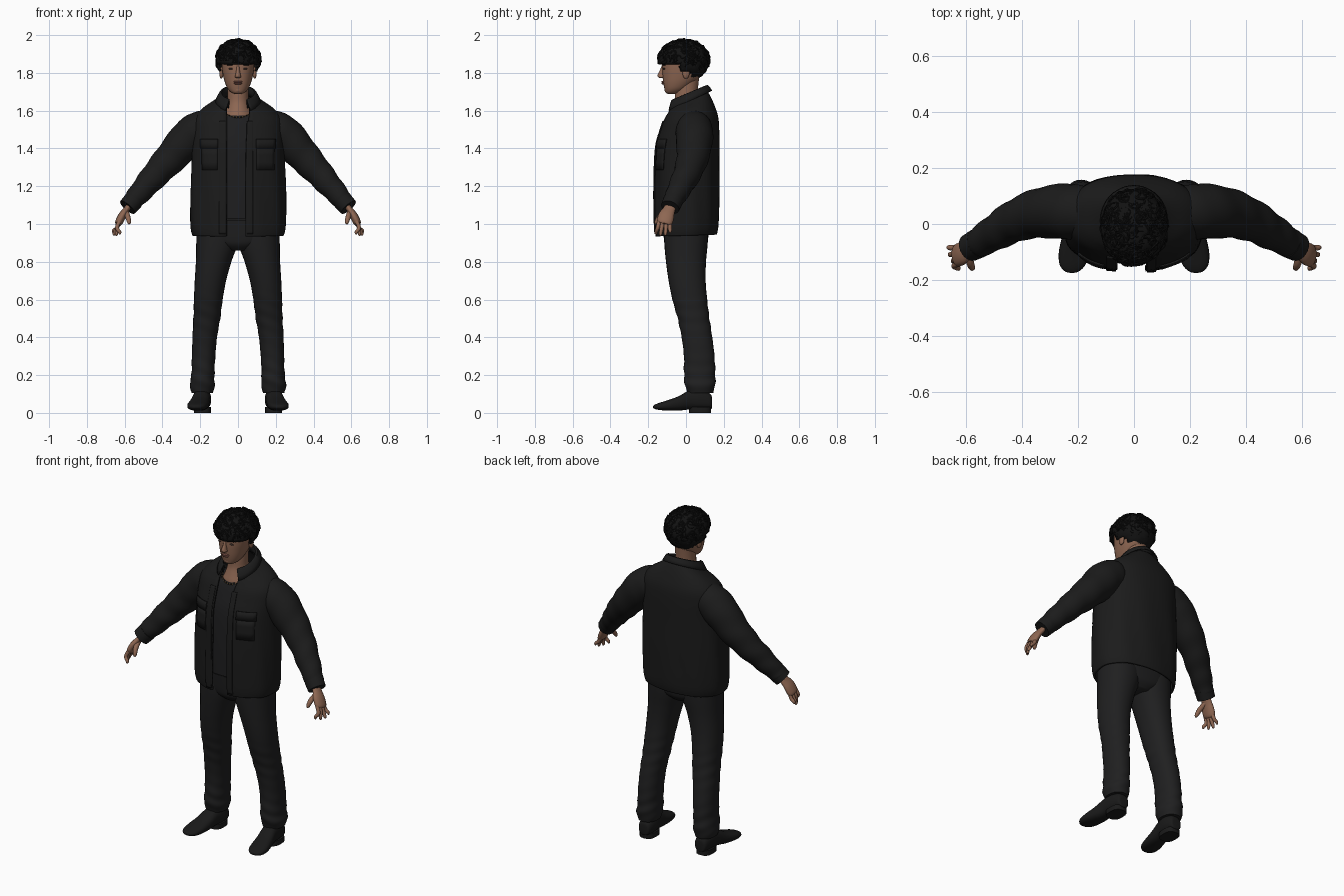
import bpy, bmesh, math, random
from mathutils import Vector

if "Cube" in bpy.data.objects:
    bpy.data.objects.remove(bpy.data.objects["Cube"])
random.seed(4)

def mat(name, r, g, b):
    m = bpy.data.materials.new(name)
    m.diffuse_color = (r, g, b, 1)
    m.use_nodes = True
    m.node_tree.nodes["Principled BSDF"].inputs["Base Color"].default_value = m.diffuse_color
    return m
JACKET = mat("jacket_black", .011, .011, .011)
SHIRT = mat("shirt_black", .013, .013, .014)
PANTS = mat("trouser_black", .014, .014, .0145)
SHOE = mat("shoe_black", .010, .010, .010)
HAIR = mat("hair_black", .006, .006, .006)
SKIN = mat("skin", .27, .135, .085)
LIP = mat("lip", .21, .085, .065)
EYE = mat("eye_brown", .05, .03, .025)
GOLD = mat("necklace_gold", .22, .14, .06)

def smooth_rows(rows, k=4):
    """Catmull-Rom refinement of a table of stations."""
    out, n = [], len(rows)
    for i in range(n - 1):
        p = [rows[max(i - 1, 0)], rows[i], rows[i + 1], rows[min(i + 2, n - 1)]]
        for j in range(k):
            u = j / k
            out.append([.5 * (2*b + (c - a)*u + (2*a - 5*b + 4*c - d)*u*u + (3*b - a - 3*c + d)*u**3)
                        for a, b, c, d in zip(*p)])
    return out + [list(rows[-1])]

def grid(name, rings, m, closed=True, caps=True, thick=0, angle=50):
    """Skin rows of points into one object."""
    bm = bmesh.new()
    vs = [[bm.verts.new(p) for p in r] for r in rings]
    n = len(vs[0])
    for a, b in zip(vs, vs[1:]):
        for i in range(n if closed else n - 1):
            j = (i + 1) % n
            bm.faces.new((a[i], a[j], b[j], b[i]))
    if closed and caps:
        bm.faces.new(vs[0]); bm.faces.new(vs[-1])
    bmesh.ops.recalc_face_normals(bm, faces=bm.faces)
    return finish(name, bm, m, thick, angle)

def finish(name, bm, m, thick=0, angle=50):
    me = bpy.data.meshes.new(name)
    bm.to_mesh(me); bm.free()
    ob = bpy.data.objects.new(name, me)
    bpy.context.collection.objects.link(ob)
    me.materials.append(m)
    bpy.ops.object.select_all(action='DESELECT')
    ob.select_set(True)
    bpy.context.view_layer.objects.active = ob
    bpy.ops.object.shade_smooth_by_angle(angle=math.radians(angle))
    if thick:
        s = ob.modifiers.new("thickness", 'SOLIDIFY')
        s.thickness = thick; s.offset = 0
    return ob

def oval(t, rx, ry, e=2.0):
    """Superellipse point; t = 0 faces the front."""
    s, c = math.sin(t), math.cos(t)
    f = lambda v: math.copysign(abs(v) ** (2 / e), v)
    return rx * f(s), -ry * f(c)

def column(name, rows, m, n=28, e=2.0, fold=None, k=4):
    """Upright loft; rows are z, cx, cy, rx, ry."""
    rings = []
    for z, cx, cy, rx, ry in smooth_rows(rows, k):
        ring = []
        for i in range(n):
            t = math.tau * i / n
            d = 1 + (fold(z, t) if fold else 0)
            x, y = oval(t, rx * d, ry * d, e)
            ring.append((cx + x, cy + y, z))
        rings.append(ring)
    return grid(name, rings, m)

def tube(name, rows, m, n=16, flat=1.0, k=4, fold=None, wide=Vector((0, 1, 0))):
    """Loft along a path; rows are x, y, z, radius; flat thins it across 'wide'."""
    pts = smooth_rows(rows, k)
    rings = []
    for i, (x, y, z, r) in enumerate(pts):
        d = (Vector(pts[min(i + 1, len(pts) - 1)][:3]) - Vector(pts[max(i - 1, 0)][:3])).normalized()
        u = (wide - d * wide.dot(d)).normalized()
        v = d.cross(u)
        ring = []
        for j in range(n):
            t = math.tau * j / n
            q = r * (1 + (fold(i / len(pts), t) if fold else 0))
            ring.append(Vector((x, y, z)) + u * q * math.cos(t) + v * q * flat * math.sin(t))
        rings.append(ring)
    return grid(name, rings, m)

def ball(name, c, r, m, seg=16):
    bm = bmesh.new()
    bmesh.ops.create_uvsphere(bm, u_segments=seg, v_segments=seg // 2 + 2, radius=1)
    for v in bm.verts:
        v.co = Vector(c) + Vector(a * b for a, b in zip(v.co, r))
    return finish(name, bm, m)

# Jacket body: z, cy, rx, ry, tilt, right edge, left edge of the open front
BODY = smooth_rows([(.94, .0, .236, .156, .03, -.06, .04), (1.0, .002, .246, .163, .03, -.06, .04),
    (1.2, .004, .246, .166, 0, -.06, .04), (1.4, .008, .238, .163, 0, -.06, .042),
    (1.5, .02, .236, .150, 0, -.058, .048), (1.56, .026, .225, .138, .06, -.058, .055),
    (1.605, .025, .185, .120, .18, -.06, .06), (1.64, .018, .125, .105, .34, -.06, .06),
    (1.66, .012, .092, .094, .45, -.058, .058)], 5)

def body_pt(row, t, grow=0, hem=True):
    z, cy, rx, ry, tilt = row[:5]
    x, y = oval(t, rx + grow, ry + grow, 2.3)
    ripple = .004 * math.sin(9 * t + 5 * z) * max(0, 1 - abs(z - 1.1) / .4)
    return (x * (1 + ripple * 4), cy + y * (1 + ripple * 4), z + tilt * y)

def edge_t(x, rx):
    return math.copysign(math.asin(min(1, (abs(x) / rx) ** 1.15)), x)

rings = []
for row in BODY:
    a, b = edge_t(row[6], row[2]), math.tau + edge_t(row[5], row[2])
    rings.append([body_pt(row, a + (b - a) * i / 56) for i in range(57)])
grid("jacket_body", rings, JACKET, closed=False, thick=.012)

def patch(name, z0, z1, x0, x1, m, grow=.008):
    """Cloth patch following the front of the jacket."""
    rows = [r for r in BODY if z0 <= r[0] <= z1]
    grid(name, [[body_pt(r, edge_t(x0 + (x1 - x0) * i / 6, r[2]), grow) for i in range(7)]
                for r in rows], m, closed=False, thick=.006)
patch("left_placket", .95, 1.55, .045, .075, JACKET)
patch("right_placket", .95, 1.55, -.095, -.062, JACKET)
for side, x0, x1 in (("left", .095, .185), ("right", -.185, -.105)):
    patch(side + "_chest_pocket", 1.28, 1.42, x0, x1, JACKET)
    patch(side + "_pocket_flap", 1.39, 1.45, x0 - .004, x1 + .004, JACKET, .012)

# Collar: stand, fold and falling leaf, longest at the front points
rings = []
for z, grow, gap, tilt in ((1.645, .002, .055, .42), (1.675, -.004, .05, .42), (1.692, .0, .05, .42),
                           (1.690, .008, .052, .43), (1.668, .02, .062, .46), (1.648, .03, .072, .46)):
    rx, ry = .088 + grow, .094 + grow
    a = edge_t(gap, rx)
    ring = []
    for i in range(41):
        t = a + (math.tau - 2 * a) * i / 40
        x, y = oval(t, rx, ry)
        ring.append((x, .012 + y, z + tilt * y))
    rings.append(ring)
grid("jacket_collar", rings, JACKET, closed=False, thick=.006)

# Undershirt
column("undershirt", [(1.03, 0, .0, .222, .142), (1.2, 0, .004, .225, .146), (1.4, 0, .01, .215, .142),
    (1.5, 0, .02, .2, .13), (1.555, 0, .025, .16, .118), (1.575, 0, .025, .12, .108)], SHIRT, e=2.3)

# Neck and head
column("neck", [(1.54, 0, .015, .1, .1), (1.575, 0, .01, .085, .094), (1.61, 0, .006, .068, .078),
    (1.65, 0, .002, .057, .062), (1.70, 0, .002, .055, .06), (1.78, 0, .01, .055, .06)], SKIN)
column("head", [(1.688, 0, -.075, .018, .02), (1.696, 0, -.068, .036, .04), (1.715, 0, -.054, .054, .06),
    (1.745, 0, -.038, .068, .082), (1.78, 0, -.024, .078, .1), (1.82, 0, -.018, .085, .108),
    (1.87, 0, -.012, .088, .112), (1.92, 0, -.008, .078, .1), (1.96, 0, -.005, .045, .06)], SKIN, e=2.2)
column("nose", [(1.772, 0, -.128, .006, .008), (1.778, 0, -.13, .017, .018), (1.79, 0, -.129, .014, .021),
    (1.815, 0, -.124, .009, .014), (1.84, 0, -.12, .007, .008)], SKIN, n=14)
ball("upper_lip", (0, -.120, 1.753), (.025, .011, .005), LIP)
ball("lower_lip", (0, -.119, 1.744), (.021, .011, .006), LIP)
ball("chin", (0, -.092, 1.710), (.028, .022, .018), SKIN)
for s, side in ((-1, "right"), (1, "left")):
    ball(side + "_eye", (s * .036, -.116, 1.822), (.015, .006, .005), EYE)
    ball(side + "_brow", (s * .038, -.115, 1.842), (.021, .008, .004), HAIR)
    ball(side + "_ear", (s * .088, .0, 1.80), (.011, .019, .031), SKIN)

# Necklace: cord with beads resting on the collarbone
for i in range(25):
    t = -1.1 + 2.2 * i / 24
    x, y = oval(t, .089, .099)
    ball("necklace_bead", (x, y + .01, 1.565 + .035 * (1 - math.cos(t)) * 1.6), (.0045,) * 3,
         GOLD if i % 2 else HAIR, 6)

# Hair: solid cap trimmed around the face, then loose curls over it
C, R = Vector((0, -.012, 1.872)), Vector((.112, .130, .098))
bm = bmesh.new()
bmesh.ops.create_uvsphere(bm, u_segments=40, v_segments=28, radius=1)
for v in bm.verts:
    d = v.co.copy()
    w = 1 + .03 * math.sin(13 * d.x + 4 * d.z) * math.sin(11 * d.y + 9 * d.z)
    v.co = C + Vector((d.x * R.x, d.y * R.y, d.z * (R.z if d.z > 0 else .118))) * w
bmesh.ops.delete(bm, geom=[f for f in bm.faces if f.calc_center_median().z <
    (1.845 if f.calc_center_median().y < -.03 else 1.81 if f.calc_center_median().y < .025 else 1.74)],
    context='FACES')
finish("hair_cap", bm, HAIR, .012)
bm = bmesh.new()
count = 0
while count < 330:
    d = Vector((random.gauss(0, 1), random.gauss(0, 1), random.gauss(.35, 1))).normalized()
    p = C + Vector(a * b for a, b in zip(d, R))
    if p.z < (1.862 if p.y < -.03 else 1.83 if p.y < .03 else 1.80):
        continue
    count += 1
    u = d.orthogonal().normalized()
    v = d.cross(u)
    a0, r, lift = random.uniform(0, 6.28), random.uniform(.010, .021), random.uniform(0, .010)
    prev = None
    for i in range(9):
        t = a0 + i * .6
        rad = u * math.cos(t) + v * math.sin(t)
        c = p + rad * r + d * (lift * math.sin(i * .4) + .001)
        w = .0045 * (1 - .06 * i)
        ring = [bm.verts.new(c + rad * w * math.cos(q) + d * w * math.sin(q))
                for q in (0, 1.257, 2.513, 3.77, 5.027)]
        if prev:
            for j in range(5):
                bm.faces.new((prev[j], prev[j - 1], ring[j - 1], ring[j]))
        prev = ring
bmesh.ops.recalc_face_normals(bm, faces=bm.faces)
finish("hair_curls", bm, HAIR)

# Trousers with creases at the knee and ankle
def leg_fold(z, t):
    k = math.exp(-((z - .5) / .1) ** 2) + 1.6 * math.exp(-((z - .2) / .09) ** 2)
    return .022 * k * math.sin(85 * z + 2.5 * math.sin(t))
column("trouser_seat", [(.86, 0, 0, .06, .08), (.89, 0, 0, .14, .108), (.93, 0, 0, .21, .118),
                        (1.02, 0, .002, .22, .13)], PANTS, e=2.4)

def sleeve_fold(u, t):
    return .035 * min(1, u * 1.5) * math.sin(42 * u + 2 * math.sin(t + 1))

for s, side in ((-1, "right"), (1, "left")):
    column(side + "_trouser_leg", [(z, s * cx, cy, rx, ry) for z, cx, cy, rx, ry in (
        (1.0, .108, 0, .112, .118), (.9, .111, 0, .110, .115), (.8, .129, 0, .094, .106),
        (.7, .146, .006, .083, .098), (.6, .157, .02, .076, .092), (.5, .165, .04, .071, .084),
        (.4, .176, .058, .065, .081), (.3, .182, .07, .062, .081), (.2, .186, .072, .061, .083),
        (.15, .189, .074, .066, .08), (.105, .189, .076, .056, .068))], PANTS, e=2.2, fold=leg_fold, k=7)

    # Shoe: sections from heel to toe as y, cx, half width, base, top
    rings = []
    for y, cx, w, lo, hi in smooth_rows([(.138, .187, .02, .03, .07), (.13, .187, .036, .02, .10),
            (.08, .188, .046, .018, .125), (.02, .194, .046, .018, .12), (-.04, .204, .051, .012, .088),
            (-.10, .214, .054, .012, .066), (-.145, .219, .046, .016, .052), (-.168, .221, .026, .022, .042),
            (-.174, .221, .008, .028, .036)]):
        rings.append([(s * (cx + oval(math.tau * i / 20, w, 1, 2.6)[0]), y,
                       (lo + hi) / 2 + oval(math.tau * i / 20, w, (hi - lo) / 2, 2.4)[1]) for i in range(20)])
    grid(side + "_shoe", rings, SHOE)
    column(side + "_shoe_heel", [(0, s * .189, .075, .045, .058), (.03, s * .189, .075, .045, .058)],
           SHOE, n=20, e=2.8, k=1)

    # Sleeve and cuff
    P = lambda rows: [(s * x, y, z, r) for x, y, z, r in rows]
    tube(side + "_sleeve", P([(.14, .04, 1.525, .075), (.19, .043, 1.508, .094), (.255, .045, 1.462, .099),
        (.34, .038, 1.368, .088), (.42, .012, 1.28, .075), (.49, -.028, 1.2, .064), (.55, -.064, 1.13, .053),
        (.572, -.076, 1.105, .048)]), JACKET, n=24, k=7, fold=sleeve_fold)
    tube(side + "_cuff", P([(.553, -.068, 1.125, .053), (.585, -.084, 1.088, .050)]), JACKET, n=24, k=2)

    # Hand: palm, four fingers and thumb
    tube(side + "_palm", P([(.57, -.078, 1.105, .03), (.592, -.09, 1.075, .033), (.612, -.104, 1.045, .042),
        (.63, -.112, 1.01, .041), (.636, -.115, .998, .03)]), SKIN, flat=.5)
    for name, y0, y1, x1, z1 in (("index", -.142, -.158, .628, .945), ("middle", -.123, -.134, .645, .937),
                                 ("ring", -.104, -.109, .657, .938), ("little", -.086, -.084, .661, .953)):
        tube(f"{side}_{name}_finger", P([(.627, y0, 1.015, .011), (.641, (y0 + y1) / 2, .98, .0105),
            (x1 - .002, y1, z1 + .012, .009), (x1, y1, z1, .004)]), SKIN, n=10)
    tube(side + "_thumb", P([(.592, -.10, 1.065, .014), (.584, -.138, 1.04, .014),
        (.577, -.156, 1.012, .011), (.576, -.161, 1.0, .005)]), SKIN, n=10, wide=Vector((1, 0, 0)))
